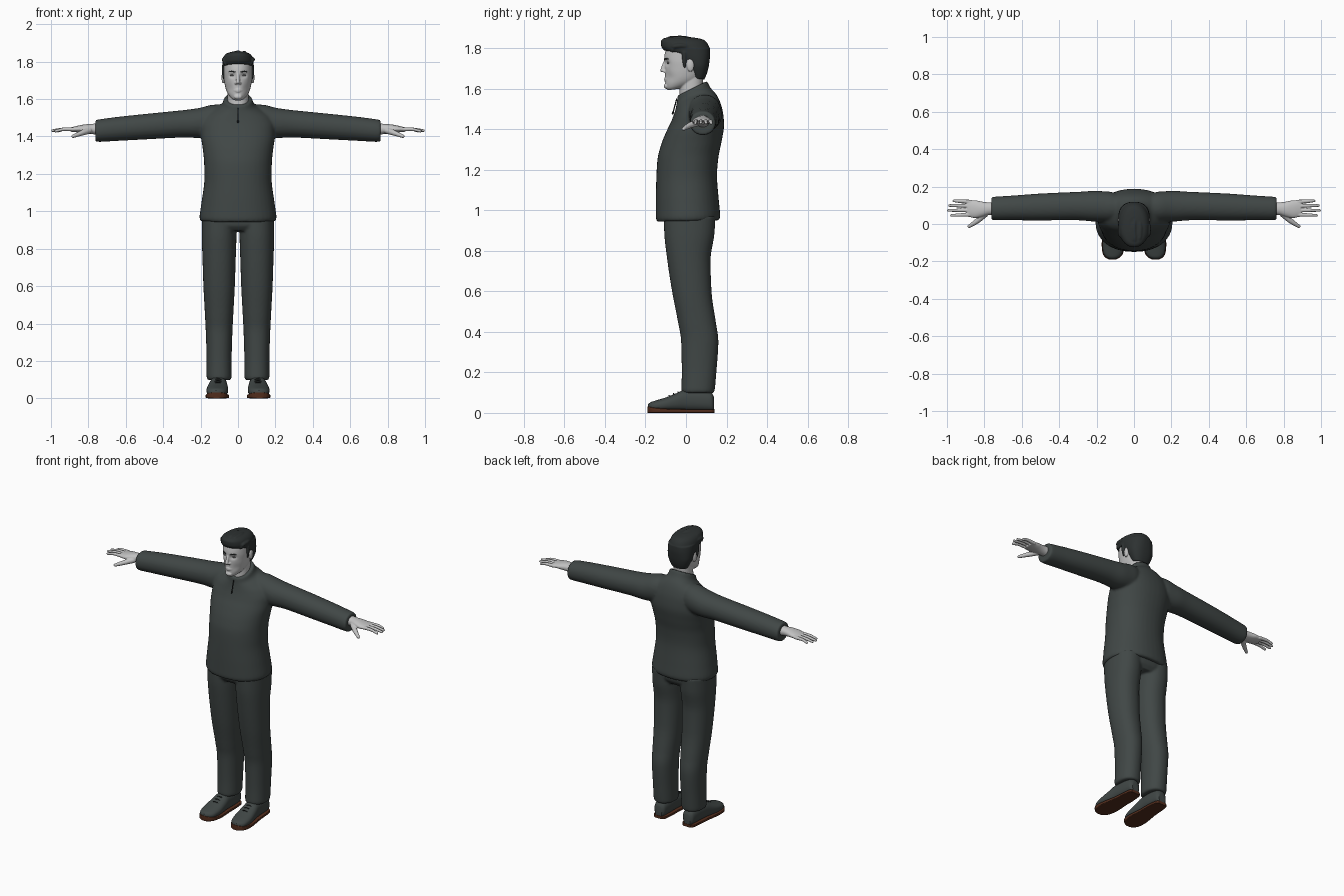
import bpy, bmesh, math, random
from mathutils import Vector, Matrix

random.seed(4)


def material(name, rgb):
    m = bpy.data.materials.new(name)
    m.diffuse_color = (*rgb, 1)
    return m


CLOTH = material("charcoal cloth", (0.052, 0.063, 0.061))
SKIN = material("pale grey skin", (0.54, 0.54, 0.54))
HAIR = material("dark hair", (0.026, 0.031, 0.031))
SOLE = material("brown sole", (0.085, 0.026, 0.012))
DARK = material("dark trim", (0.012, 0.014, 0.014))
EYE = material("grey eye", (0.22, 0.22, 0.22))


def dense(rows, k=5):
    """Smooth monotone interpolation between cross-section rows."""
    rows = [tuple(map(float, r)) for r in rows]
    d = [[b - a for a, b in zip(p, q)] for p, q in zip(rows, rows[1:])]
    d = [d[0]] + d + [d[-1]]
    m = [[0 if a * b <= 0 else 2 * a * b / (a + b) for a, b in zip(p, q)] for p, q in zip(d, d[1:])]
    out = []
    for i in range(len(rows) - 1):
        for j in range(k):
            t = j / k
            h = (2*t**3 - 3*t*t + 1, t**3 - 2*t*t + t, 3*t*t - 2*t**3, t**3 - t*t)
            out.append([h[0]*a + h[1]*b + h[2]*c + h[3]*e
                        for a, b, c, e in zip(rows[i], m[i], rows[i+1], m[i+1])])
    return out + [list(rows[-1])]


def loft(bm, rings, n=2.0, seg=40):
    """Skin a closed solid over superellipse rings (centre, half axis u, half axis v)."""
    loops = []
    for c, u, v in rings:
        c, u, v, loop = Vector(c), Vector(u), Vector(v), []
        for i in range(seg):
            a = 2 * math.pi * i / seg
            ca, sa = math.cos(a), math.sin(a)
            loop.append(bm.verts.new(c + u * math.copysign(abs(ca)**(2/n), ca)
                                     + v * math.copysign(abs(sa)**(2/n), sa)))
        loops.append(loop)
    for p, q in zip(loops, loops[1:]):
        for i in range(seg):
            j = (i + 1) % seg
            bm.faces.new((p[i], p[j], q[j], q[i]))
    bm.faces.new(loops[0][::-1])
    bm.faces.new(loops[-1])
    return [v for loop in loops for v in loop]


def upright(bm, rows, n=2.2, cx=0.0, seg=40):
    """Rows: z at front, z at back, half width, front y, back y."""
    return loft(bm, [((cx, (yf+yb)/2, (zf+zb)/2), (w, 0, 0), (0, (yb-yf)/2, (zb-zf)/2))
                     for zf, zb, w, yf, yb in dense(rows)], n, seg)


def sideways(bm, rows, s, n=2.1):
    """Rows along x: x, centre y, centre z, half depth, half height."""
    loft(bm, [((s*x, y, z), (0, ry, 0), (0, 0, rz)) for x, y, z, ry, rz in dense(rows)], n)


def tube(bm, rows, seg=12):
    """Rounded tube through rows x, y, z, radius."""
    pts = dense(rows, 4)
    rings = []
    for i, (x, y, z, r) in enumerate(pts):
        d = (Vector(pts[min(i+1, len(pts)-1)][:3]) - Vector(pts[max(i-1, 0)][:3])).normalized()
        u = d.cross(Vector((0, 0, 1)) if abs(d.z) < .9 else Vector((0, 1, 0))).normalized()
        v = d.cross(u)
        p = Vector((x, y, z))
        if i == 0:
            rings.append((p - d*r*.6, u*r*.5, v*r*.5))
        rings.append((p, u*r, v*r))
        if i == len(pts) - 1:
            rings.append((p + d*r*.6, u*r*.5, v*r*.5))
    loft(bm, rings, 2, seg)


def ball(bm, c, size):
    bmesh.ops.create_uvsphere(bm, u_segments=20, v_segments=12, radius=1,
                              matrix=Matrix.Translation(c) @ Matrix.Diagonal((*size, 1)))


def finish(name, bm, mat, voxel=None, smooth=3):
    bmesh.ops.recalc_face_normals(bm, faces=bm.faces)
    me = bpy.data.meshes.new(name)
    bm.to_mesh(me)
    bm.free()
    me.materials.append(mat)
    me.shade_smooth()
    ob = bpy.data.objects.new(name, me)
    bpy.context.collection.objects.link(ob)
    if voxel:  # fuse the overlapping solids into one skin
        r = ob.modifiers.new("fuse", 'REMESH')
        r.mode, r.voxel_size, r.use_smooth_shade = 'VOXEL', voxel, True
        sm = ob.modifiers.new("relax", 'SMOOTH')
        sm.factor, sm.iterations = 0.5, smooth
    else:
        me.set_sharp_from_angle(angle=math.radians(40))
    return ob


# Sweater: body with stand-up collar, plus sleeves
bm = bmesh.new()
upright(bm, [(.943, .950, .200, -.143, .162), (.965, .972, .206, -.149, .169),
             (1.05, 1.05, .195, -.149, .162), (1.17, 1.17, .180, -.146, .153),
             (1.25, 1.26, .181, -.141, .160), (1.32, 1.34, .188, -.124, .176),
             (1.39, 1.42, .198, -.096, .188), (1.44, 1.48, .198, -.072, .183),
             (1.49, 1.54, .172, -.054, .166), (1.52, 1.575, .125, -.047, .147),
             (1.54, 1.60, .086, -.044, .124), (1.565, 1.638, .074, -.042, .103)])
for s in (1, -1):
    sideways(bm, [(.08, .09, 1.490, .070, .080), (.14, .092, 1.483, .082, .086),
                  (.21, .095, 1.472, .082, .080), (.30, .096, 1.467, .076, .073),
                  (.50, .091, 1.452, .072, .068), (.65, .086, 1.440, .066, .064),
                  (.745, .083, 1.431, .063, .060), (.763, .083, 1.430, .060, .057)], s)
finish("sweater", bm, CLOTH, .008, 4)

# Zip at the collar
bm = bmesh.new()
tube(bm, [(0, -.046, 1.55, .003), (0, -.059, 1.50, .003), (0, -.066, 1.475, .005)], 8)
finish("collar_zip", bm, DARK)

# Trousers: pelvis and two legs
bm = bmesh.new()
upright(bm, [(.895, .895, .150, -.085, .12), (.93, .93, .185, -.108, .142), (.985, .985, .188, -.11, .147)], 2.5)
for s in (1, -1):
    upright(bm, [(z, z, w, yf, yb) for z, w, yf, yb in (
        (.098, .062, -.018, .138), (.115, .067, -.023, .142), (.20, .067, -.021, .150),
        (.35, .071, -.024, .160), (.45, .076, -.040, .147), (.60, .084, -.069, .126),
        (.75, .089, -.092, .121), (.88, .093, -.107, .140), (.97, .092, -.110, .146))], 2.2, s*.101)
finish("trousers", bm, CLOTH, .008, 3)

# Shoes: rows y, half width, top height, sole height
PLAN = [(.138, .024, .080, .018), (.125, .037, .100, .018), (.06, .045, .115, .018),
        (0, .048, .115, .018), (-.05, .054, .096, .019), (-.10, .058, .076, .021),
        (-.15, .052, .061, .026), (-.176, .036, .052, .030), (-.187, .016, .042, .032)]
shoe, sole, lace = bmesh.new(), bmesh.new(), bmesh.new()
for s in (1, -1):
    up, low = [], []
    for y, w, top, edge in dense(PLAN):
        cx = s * (.103 - .05 * min(y - .05, 0))
        up.append(((cx, y, (top+.008)/2), (w, 0, 0), (0, 0, (top-.008)/2)))
        low.append(((cx, y*1.012, edge/2), (w+.004, 0, 0), (0, 0, edge/2)))
    loft(shoe, up, 2.4)
    loft(sole, low, 7)
    for k in range(3):
        y, z = -.036 - .022*k, .104 - .009*k
        tube(lace, [(s*.107-.024, y, z-.009, .003), (s*.107, y-.003, z, .003), (s*.107+.024, y, z-.009, .003)], 8)
finish("shoes", shoe, CLOTH)
finish("shoe_soles", sole, SOLE)
finish("shoe_laces", lace, DARK)

# Hands: palm, four fingers and thumb on each side
bm = bmesh.new()
for s in (1, -1):
    sideways(bm, [(.735, .083, 1.437, .034, .032), (.775, .082, 1.440, .034, .028),
                  (.815, .079, 1.441, .041, .024), (.85, .079, 1.440, .047, .019),
                  (.892, .084, 1.437, .044, .012)], s)
    for y0, y1, tip, z in ((.119, .124, .965, 1.428), (.096, .099, .988, 1.431),
                           (.073, .073, .994, 1.431), (.050, .046, .978, 1.428)):
        tube(bm, [(s*.87, y0, 1.438, .011), (s*.925, (y0+y1)/2, 1.439, .0095), (s*tip, y1, z, .0075)])
    tube(bm, [(s*.795, .055, 1.432, .018), (s*.84, .015, 1.417, .014), (s*.884, -.014, 1.400, .009)])
finish("hands", bm, SKIN, .0032, 2)

# Head, neck and facial features
bm = bmesh.new()
skull = upright(bm, [(1.592, 1.600, .024, -.088, -.03), (1.603, 1.615, .040, -.099, .02),
                     (1.63, 1.635, .057, -.102, .060), (1.66, 1.66, .067, -.103, .084),
                     (1.70, 1.70, .074, -.104, .100), (1.74, 1.74, .077, -.108, .108),
                     (1.78, 1.78, .077, -.103, .110), (1.81, 1.81, .069, -.085, .100),
                     (1.835, 1.835, .045, -.045, .075)], 2.1, 0, 72)
for v in skull:  # press in the eye sockets and cheeks
    if v.co.y < -.03:
        ax = abs(v.co.x)
        v.co.y += .012 * math.exp(-((ax-.031)/.017)**2 - ((v.co.z-1.727)/.013)**2)
        v.co.y += .006 * math.exp(-((ax-.045)/.02)**2 - ((v.co.z-1.655)/.025)**2)
upright(bm, [(1.53, 1.57, .062, -.034, .088), (1.575, 1.61, .056, -.032, .084), (1.65, 1.66, .056, -.03, .086)])
tube(bm, [(0, -.100, 1.738, .008), (0, -.110, 1.712, .009), (0, -.117, 1.688, .0115)])
ball(bm, (0, -.098, 1.612), (.022, .011, .013))
for z in (1.641, 1.650):
    tube(bm, [(-.023, -.094, 1.646, .003), (0, -.103, z, .0055), (.023, -.094, 1.646, .003)])
for s in (1, -1):
    ball(bm, (s*.011, -.105, 1.685), (.007, .011, .007))
    ball(bm, (s*.079, .022, 1.715), (.009, .018, .032))
finish("head", bm, SKIN, .0035, 2)

# Eyes and eyebrows
eyes, brows = bmesh.new(), bmesh.new()
for s in (1, -1):
    ball(eyes, (s*.031, -.0885, 1.727), (.012, .006, .005))
    tube(brows, [(s*.014, -.105, 1.744, .003), (s*.033, -.098, 1.748, .0035), (s*.049, -.084, 1.745, .002)], 8)
finish("eyes", eyes, EYE)
finish("eyebrows", brows, HAIR)

# Hair: crown, back and sides, combed tufts
bm = bmesh.new()
upright(bm, [(1.788, 1.76, .081, -.108, .115), (1.808, 1.79, .084, -.122, .118),
             (1.832, 1.82, .077, -.124, .108), (1.848, 1.842, .058, -.110, .085),
             (1.855, 1.852, .030, -.070, .040)])
upright(bm, [(1.652, 1.645, .052, .03, .091), (1.68, 1.68, .067, .015, .105),
             (1.72, 1.72, .080, -.01, .114), (1.77, 1.77, .084, -.06, .119),
             (1.80, 1.80, .084, -.09, .118)], 2.4)
for s in (1, -1):
    tube(bm, [(s*.074, -.008, 1.78, .013), (s*.075, -.008, 1.74, .011), (s*.074, -.006, 1.705, .006)])
for i in range(13):
    x = -.066 + .011*i
    dx = random.uniform(-.012, .012)
    z = 1.850 - 8*x*x + random.uniform(-.004, .002)
    f = .8*abs(x)
    tube(bm, [(x, -.119+f, z-.028, .008), (x+dx, -.085+f*.5, z-.004, .012),
              (x+dx*1.5, -.02, z, .011), (x*.9, .05, z-.012, .009)])
finish("hair", bm, HAIR, .0045, 1)
